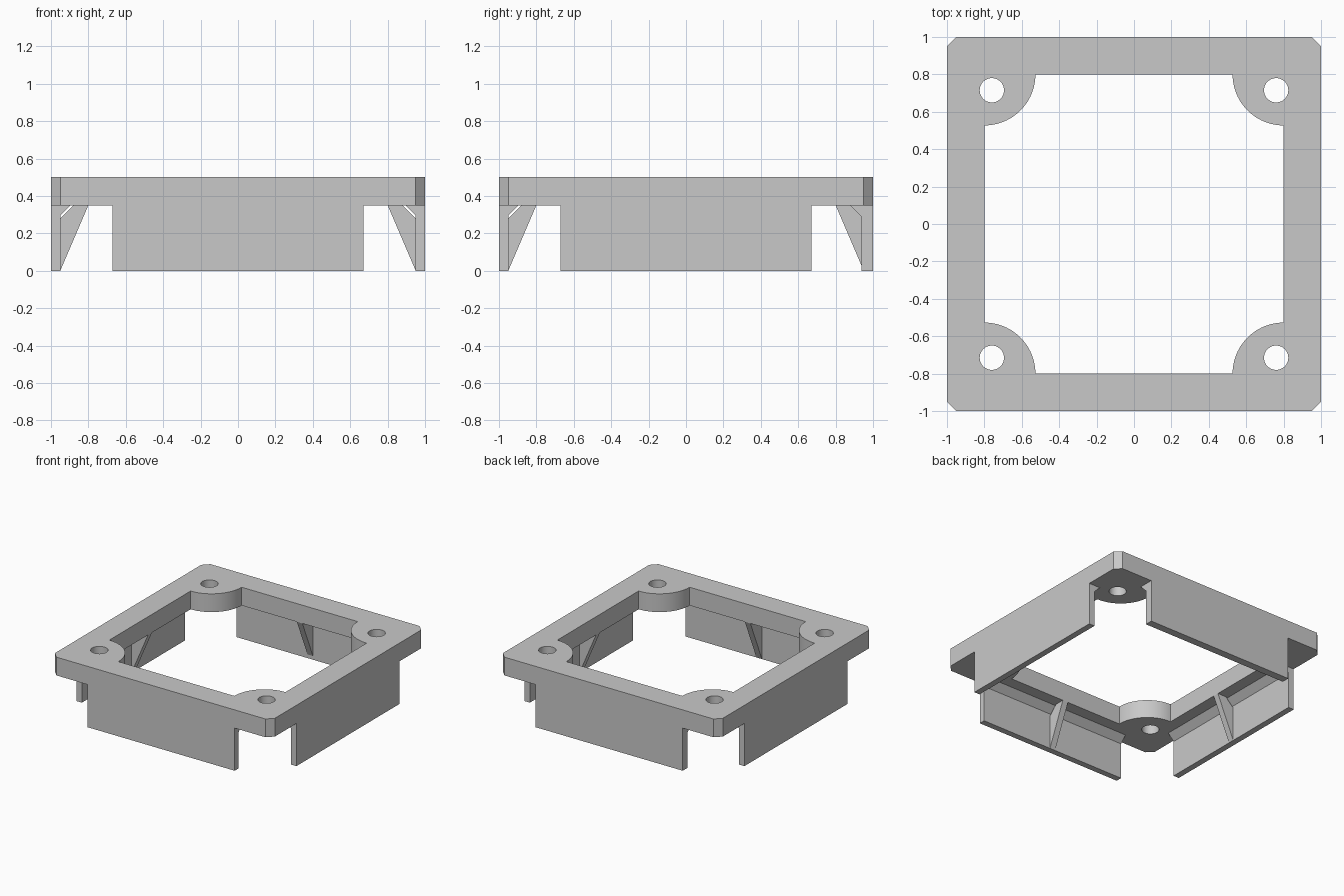
import bpy
import bmesh
from math import cos, sin, pi, tau, radians
from mathutils import Matrix, Vector

if "Cube" in bpy.data.objects:
    bpy.data.objects.remove(bpy.data.objects["Cube"])

grey = bpy.data.materials.new("light grey plastic")
grey.use_nodes = True
colour = (0.584, 0.584, 0.584, 1)
grey.diffuse_color = colour
grey.node_tree.nodes["Principled BSDF"].inputs["Base Color"].default_value = colour

TOP, UNDER = 0.5, 0.35      # faces of the top plate
OPEN, HALF = 0.8, 0.67      # half opening, half wall length


def add_object(name, mesh):
    mesh.materials.clear()
    mesh.materials.append(grey)
    obj = bpy.data.objects.new(name, mesh)
    bpy.context.collection.objects.link(obj)
    return obj


def prism(name, profile, width, angle):
    """Extrude a (distance, height) profile sideways, then turn it to one side."""
    bm = bmesh.new()
    face = bm.faces.new([bm.verts.new((d, -width / 2, z)) for d, z in profile])
    ext = bmesh.ops.extrude_face_region(bm, geom=[face])
    verts = [v for v in ext["geom"] if isinstance(v, bmesh.types.BMVert)]
    bmesh.ops.translate(bm, verts=verts, vec=(0, width, 0))
    bmesh.ops.rotate(bm, verts=bm.verts, matrix=Matrix.Rotation(angle, 3, "Z"))
    # the first cap is kept inside the extrusion as its closing face
    bmesh.ops.recalc_face_normals(bm, faces=bm.faces)
    mesh = bpy.data.meshes.new(name)
    bm.to_mesh(mesh)
    bm.free()
    return add_object(name, mesh)


# Top plate: clipped square outline, opening with rounded corner bosses, four holes
outer, opening, holes = [], [], []
for i in range(4):
    turn = Matrix.Rotation(i * pi / 2, 2)
    outer += [turn @ Vector(p) for p in ((1, 0.95), (0.95, 1))]
    for k in range(25):
        a = -pi / 2 - k * pi / 48
        opening.append(turn @ Vector((OPEN + 0.273 * cos(a), OPEN + 0.273 * sin(a))))
for sx in (-1, 1):
    for sy in (-1, 1):
        holes.append([(sx * 0.76 + 0.065 * cos(k * tau / 48),
                       sy * 0.715 + 0.065 * sin(k * tau / 48)) for k in range(48)])

curve = bpy.data.curves.new("plate_outline", "CURVE")
curve.dimensions = "2D"
curve.fill_mode = "BOTH"
curve.extrude = (TOP - UNDER) / 2
for loop in [outer, opening] + holes:
    spline = curve.splines.new("POLY")
    spline.points.add(len(loop) - 1)
    spline.use_cyclic_u = True
    for point, (x, y) in zip(spline.points, loop):
        point.co = (x, y, 0, 1)

outline = bpy.data.objects.new("plate_outline", curve)
bpy.context.collection.objects.link(outline)
bpy.context.view_layer.update()
mesh = bpy.data.meshes.new_from_object(
    outline.evaluated_get(bpy.context.evaluated_depsgraph_get()))
bpy.data.objects.remove(outline)
bm = bmesh.new()
bm.from_mesh(mesh)
bmesh.ops.remove_doubles(bm, verts=bm.verts, dist=0.0001)
bmesh.ops.translate(bm, verts=bm.verts, vec=(0, 0, (TOP + UNDER) / 2))
bmesh.ops.recalc_face_normals(bm, faces=bm.faces)
bm.to_mesh(mesh)
bm.free()
plate = add_object("top_plate", mesh)
bpy.context.view_layer.objects.active = plate
plate.select_set(True)
bpy.ops.object.shade_smooth_by_angle(angle=radians(30))
plate.select_set(False)

# Skirt walls with a sloped inner fillet, each braced by a central rib
for i, side in enumerate(("left", "back", "right", "front")):
    inner, fillet = (0.937, 0.06) if side == "back" else (0.95, 0.053)
    prism(side + "_wall",
          [(1, 0), (1, UNDER), (inner - fillet, UNDER), (inner, UNDER - fillet), (inner, 0)],
          2 * HALF, i * pi / 2)
    prism(side + "_rib",
          [(0.95, 0), (0.95, 0.28), (0.88, UNDER), (OPEN, UNDER)],
          0.05, i * pi / 2)
